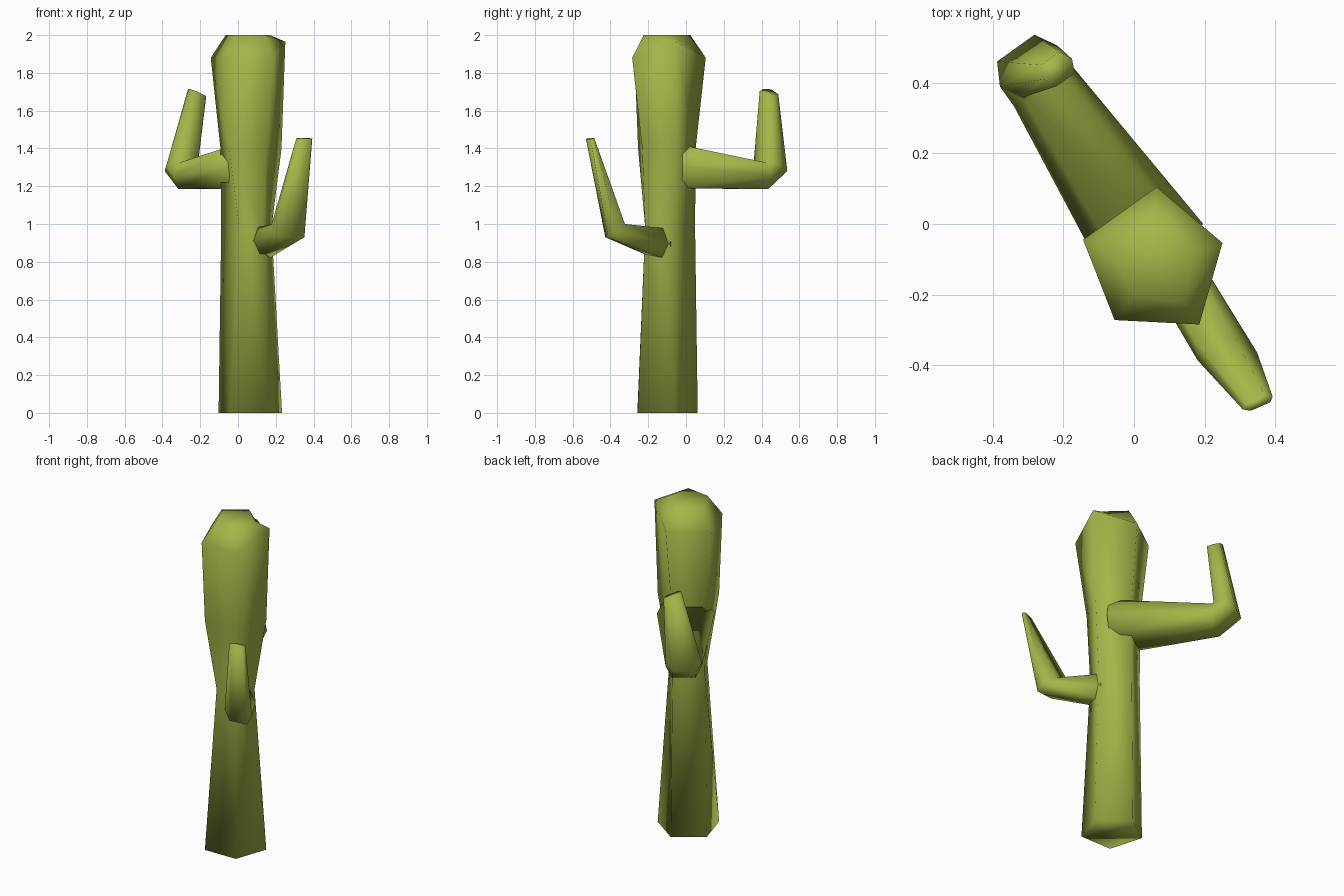
import bpy, bmesh
from mathutils import Vector

cube = bpy.data.objects.get("Cube")
if cube:
    bpy.data.objects.remove(cube)

# Single flat colour
green = bpy.data.materials.new("cactus_green")
green.use_nodes = True
colour = (0.37, 0.47, 0.065, 1)
green.diffuse_color = colour
bsdf = next(n for n in green.node_tree.nodes if n.type == 'BSDF_PRINCIPLED')
bsdf.inputs["Base Color"].default_value = colour
bsdf.inputs["Roughness"].default_value = 0.9

# The plant's own axes: "along" runs through both arms, "across" is sideways
CENTRE = Vector((0.06, -0.11, 0))
ALONG = Vector((0.58, -0.81, 0)).normalized()
ACROSS = Vector((0.81, 0.58, 0)).normalized()


def place(a, b, z):
    return CENTRE + ALONG * a + ACROSS * b + Vector((0, 0, z))


def loft(name, rings):
    """Skin a closed, smooth tube through rings of points and cap both ends."""
    bm = bmesh.new()
    loops = [[bm.verts.new(p) for p in ring] for ring in rings]
    n = len(loops[0])
    for low, high in zip(loops, loops[1:]):
        for i in range(n):
            j = (i + 1) % n
            bm.faces.new((low[i], low[j], high[j], high[i]))
    bm.faces.new(loops[0][::-1])
    bm.faces.new(loops[-1])
    bmesh.ops.recalc_face_normals(bm, faces=bm.faces)
    for face in bm.faces:
        face.smooth = True
    mesh = bpy.data.meshes.new(name)
    bm.to_mesh(mesh)
    bm.free()
    mesh.materials.append(green)
    bpy.context.collection.objects.link(bpy.data.objects.new(name, mesh))


def trunk_ring(z, back, back_half, side, side_half, front, lift=0):
    """Five-sided section: a flat back, two sides and a front corner."""
    return [place(back, -back_half, z), place(back, back_half, z),
            place(side, side_half, z + lift), place(front, 0, z),
            place(side, -side_half, z)]


def arm_ring(outer, inner, b, half, tilt=0, skew=0):
    """Six-sided section between an outer and an inner (along, z) point."""
    ring = []
    for s, t in ((-1, 0), (-.65, 1), (.65, 1), (1, 0), (.65, -1), (-.65, -1)):
        k = (t + 1) / 2
        a = inner[0] + (outer[0] - inner[0]) * k
        z = inner[1] + (outer[1] - inner[1]) * k
        ring.append(place(a + s * skew, b + s * half, z - s * tilt))
    return ring


# Trunk: pinched at the middle, flaring to a bevelled crown
loft("trunk", [
    trunk_ring(0.00, -.14, .10, .06, .17, .18),
    trunk_ring(0.98, -.13, .09, .055, .105, .13),
    trunk_ring(1.40, -.13, .095, .055, .17, .15),
    trunk_ring(1.88, -.172, .128, .065, .188, .215, lift=.085),
    trunk_ring(2.00, -.11, .075, .04, .105, .14),
])

# Large back arm: wide root, elbow, tip
loft("back_arm", [
    arm_ring((-.01, 1.19), (-.01, 1.42), .015, .16),
    arm_ring((-.60, 1.185), (-.59, 1.325), .033, .10),
    arm_ring((-.725, 1.28), (-.60, 1.335), .033, .10),
    arm_ring((-.645, 1.70), (-.57, 1.69), .095, .05, tilt=.02),
])

# Small front arm: root, elbow, tip
loft("front_arm", [
    arm_ring((.04, .81), (.04, .975), .035, .075),
    arm_ring((.39, .93), (.28, 1.0), .012, .075, skew=.04),
    arm_ring((.505, 1.45), (.48, 1.455), .005, .045, skew=.01),
])
